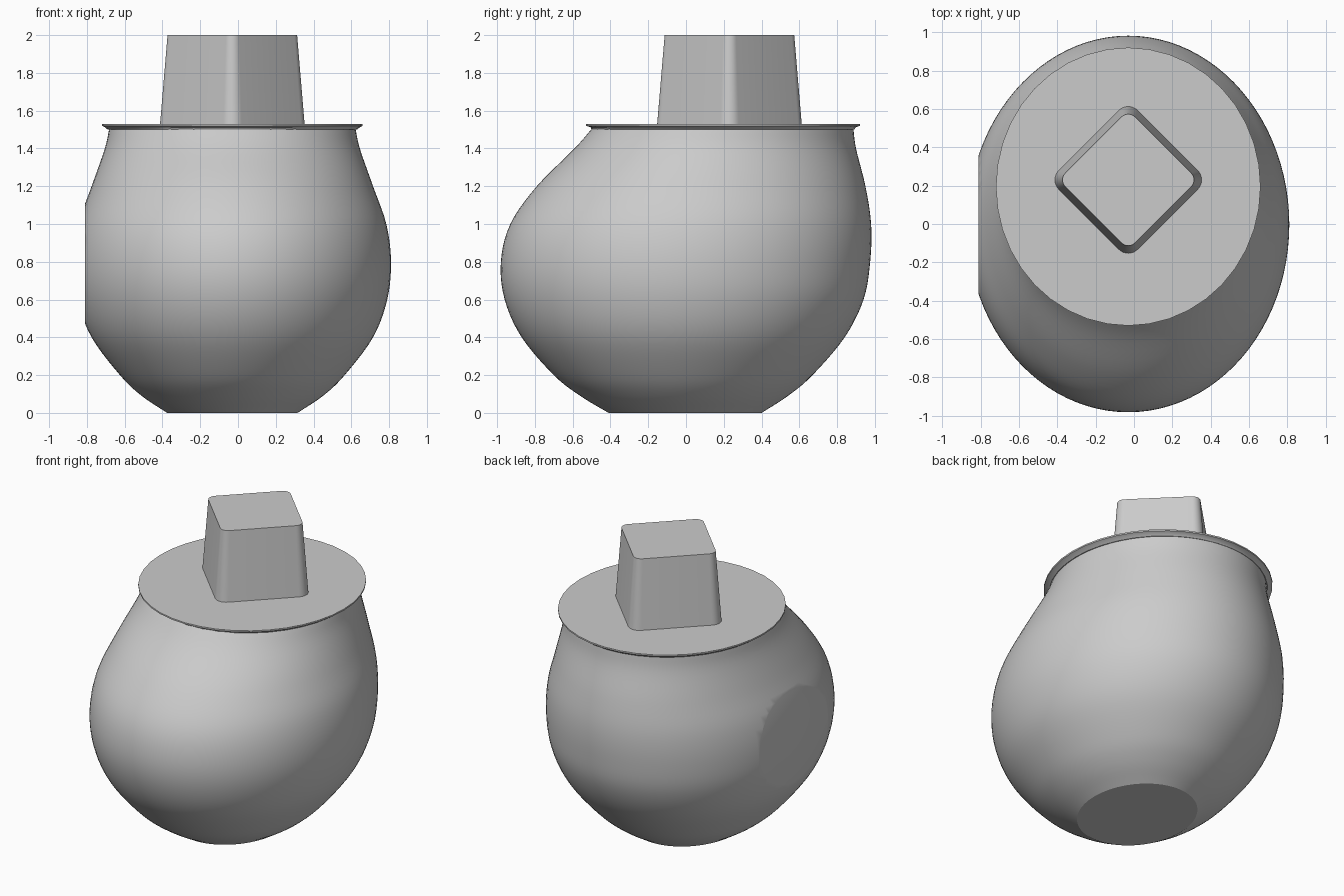
import bpy, bmesh, math
from mathutils import Vector

cube = bpy.data.objects.get("Cube")
if cube:
    bpy.data.objects.remove(cube)

grey = bpy.data.materials.new("plain grey")
grey.use_nodes = True
COLOR = (0.6, 0.6, 0.6, 1)
grey.diffuse_color = COLOR
grey.node_tree.nodes["Principled BSDF"].inputs["Base Color"].default_value = COLOR

CX = -0.03


def finish(name, bm, angle=35):
    bmesh.ops.recalc_face_normals(bm, faces=bm.faces)
    mesh = bpy.data.meshes.new(name)
    bm.to_mesh(mesh)
    bm.free()
    mesh.materials.append(grey)
    obj = bpy.data.objects.new(name, mesh)
    bpy.context.collection.objects.link(obj)
    bpy.ops.object.select_all(action="DESELECT")
    obj.select_set(True)
    bpy.context.view_layer.objects.active = obj
    bpy.ops.object.shade_smooth_by_angle(angle=math.radians(angle))
    return obj


def loft(rings):
    """Skin a stack of equal-length point rings and cap both ends."""
    bm = bmesh.new()
    loops = [[bm.verts.new(p) for p in ring] for ring in rings]
    n = len(loops[0])
    for a, b in zip(loops, loops[1:]):
        for i in range(n):
            j = (i + 1) % n
            bm.faces.new((a[i], a[j], b[j], b[i]))
    bm.faces.new(loops[0][::-1])
    bm.faces.new(loops[-1])
    return bm


def ellipse(z, front, back, half_width, n):
    cy, ry = (front + back) / 2, (back - front) / 2
    return [(CX + half_width * math.cos(math.tau * i / n),
             cy + ry * math.sin(math.tau * i / n), z) for i in range(n)]


def smooth_profile(points, steps):
    """Catmull-Rom interpolation through the profile points."""
    pts = [Vector(p) for p in points]
    pts = [2 * pts[0] - pts[1]] + pts + [2 * pts[-1] - pts[-2]]
    out = []
    for a, b, c, d in zip(pts, pts[1:], pts[2:], pts[3:]):
        for s in range(steps):
            t = s / steps
            out.append(0.5 * (2 * b + (c - a) * t + (2 * a - 5 * b + 4 * c - d) * t * t
                              + (3 * b - a - 3 * c + d) * t ** 3))
    return out + [pts[-2]]


# Body: leaning bulb, each entry is height, front, back, half width
profile = [
    (0.0, -0.41, 0.40, 0.345),
    (0.09, -0.56, 0.54, 0.48),
    (0.2, -0.70, 0.67, 0.595),
    (0.4, -0.87, 0.84, 0.745),
    (0.6, -0.96, 0.94, 0.82),
    (0.8, -0.98, 0.975, 0.84),
    (1.0, -0.93, 0.98, 0.815),
    (1.2, -0.79, 0.95, 0.745),
    (1.4, -0.59, 0.90, 0.675),
    (1.515, -0.49, 0.885, 0.65),
]
body = loft([ellipse(*p, 96) for p in smooth_profile(profile, 5)])
# Flat round facet on one side
cut = bmesh.ops.bisect_plane(body, geom=body.verts[:] + body.edges[:] + body.faces[:],
                             plane_co=(-0.81, 0, 0), plane_no=(-1, 0, 0), clear_outer=True)
rim = [e for e in cut["geom_cut"] if isinstance(e, bmesh.types.BMEdge)]
bmesh.ops.contextual_create(body, geom=rim)
finish("body", body, 25)

# Thin lid with a tapering underside
lid_levels = [(1.5, -0.50, 0.89, 0.66), (1.512, -0.505, 0.9, 0.675),
              (1.52, -0.53, 0.92, 0.69), (1.53, -0.53, 0.92, 0.69)]
finish("lid", loft([ellipse(*p, 40) for p in lid_levels]))


# Tapered square stem with rounded corners, turned so a corner faces front
def rounded_diamond(z, reach, radius, steps=8):
    ring = []
    for k in range(4):
        corner = k * math.pi / 2
        for s in range(steps + 1):
            a = corner + math.pi / 2 * (s / steps - 0.5)
            ring.append((CX + (reach - radius) * math.cos(corner) + radius * math.cos(a),
                         0.23 + (reach - radius) * math.sin(corner) + radius * math.sin(a), z))
    return ring


finish("stem", loft([rounded_diamond(1.525, 0.383, 0.07), rounded_diamond(2.0, 0.343, 0.05)]))
